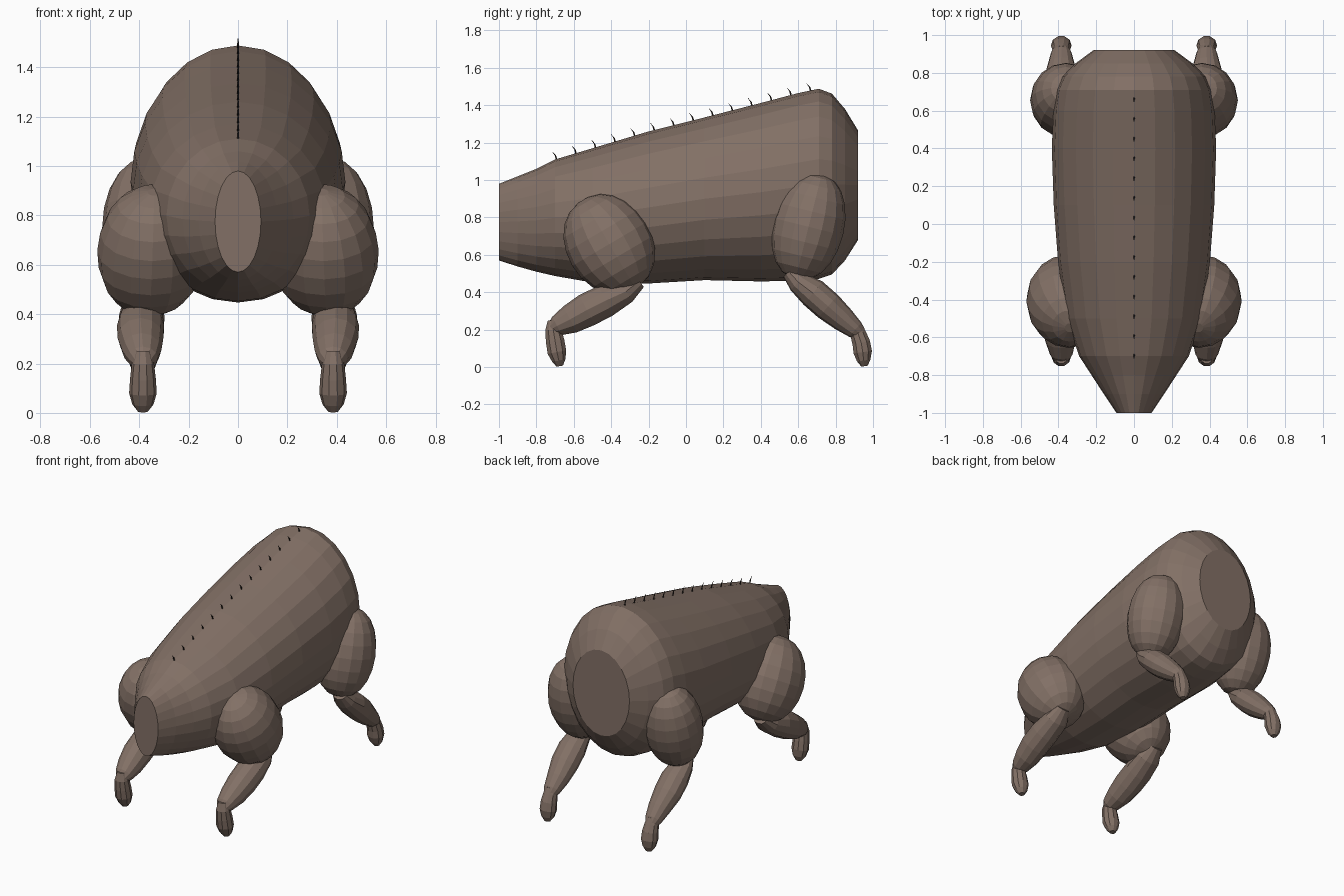
import bpy, bmesh, math
from mathutils import Vector


def material(name, rgb):
    m = bpy.data.materials.new(name)
    m.diffuse_color = (*rgb, 1)
    return m


HIDE = material("brown hide", (0.225, 0.163, 0.132))
DARK = material("dark bristle", (0.03, 0.022, 0.018))


def loft(name, rings, sides, mat):
    """Skin rings of (centre, half-axis u, half-axis v) and cap both ends."""
    bm = bmesh.new()
    loops = []
    for c, u, v in rings:
        loops.append([bm.verts.new(Vector(c) + Vector(u) * math.cos(a) + Vector(v) * math.sin(a))
                      for a in (2 * math.pi * i / sides for i in range(sides))])
    for a, b in zip(loops, loops[1:]):
        for i in range(sides):
            j = (i + 1) % sides
            bm.faces.new((a[i], a[j], b[j], b[i]))
    bm.faces.new(loops[0][::-1])
    bm.faces.new(loops[-1])
    bmesh.ops.recalc_face_normals(bm, faces=bm.faces)
    me = bpy.data.meshes.new(name)
    bm.to_mesh(me)
    bm.free()
    me.materials.append(mat)
    ob = bpy.data.objects.new(name, me)
    bpy.context.collection.objects.link(ob)
    return ob


def limb(name, side, pts, sides=12):
    """Loft along points (x, y, z, radius across x, radius in the yz plane)."""
    rings = []
    for i, (x, y, z, rx, rp) in enumerate(pts):
        a, b = pts[max(i - 1, 0)], pts[min(i + 1, len(pts) - 1)]
        d = Vector((0, b[1] - a[1], b[2] - a[2])).normalized()
        rings.append(((side * x, y, z), (rx, 0, 0), (0, -d.z * rp, d.y * rp)))
    return loft(name, rings, sides, HIDE)


def egg(p0, p1, rx, rp, n=10, power=0.9):
    """Points of an egg-shaped thigh from p0 to p1."""
    out = []
    for i in range(n + 1):
        t = math.pi * (0.03 + 0.94 * i / n)
        k = (1 - math.cos(t)) / 2
        s = math.sin(t) ** power
        out.append((*(Vector(p0).lerp(Vector(p1), k)), rx * s, rp * s))
    return out


# Barrel body: y, top, bottom, half width
BODY = [(-1.0, 0.98, 0.57, 0.093), (-0.9, 1.02, 0.538, 0.16), (-0.8, 1.06, 0.51, 0.225),
        (-0.7, 1.11, 0.487, 0.29), (-0.5, 1.17, 0.452, 0.36), (-0.2, 1.26, 0.447, 0.402),
        (0.1, 1.335, 0.465, 0.425), (0.4, 1.412, 0.458, 0.435), (0.6, 1.465, 0.462, 0.427),
        (0.71, 1.488, 0.472, 0.41), (0.78, 1.462, 0.495, 0.38), (0.85, 1.38, 0.57, 0.31),
        (0.92, 1.265, 0.68, 0.215)]
loft("body", [((0, y, (t + b) / 2), (w, 0, 0), (0, 0, (t - b) / 2)) for y, t, b, w in BODY], 24, HIDE)

# Legs: thigh, shank and foot on each side
for s, tag in ((-1, "left"), (1, "right")):
    limb("front_thigh_" + tag, s, egg((0.34, -0.55, 0.895), (0.36, -0.27, 0.42), 0.22, 0.23), 16)
    limb("front_shank_" + tag, s, [
        (0.39, -0.25, 0.46, 0.05, 0.04), (0.39, -0.32, 0.405, 0.085, 0.065),
        (0.395, -0.43, 0.355, 0.095, 0.088), (0.395, -0.53, 0.305, 0.093, 0.09),
        (0.39, -0.62, 0.255, 0.08, 0.078), (0.385, -0.69, 0.22, 0.06, 0.055),
        (0.385, -0.725, 0.2, 0.035, 0.03)])
    limb("front_foot_" + tag, s, [
        (0.385, -0.71, 0.25, 0.03, 0.03), (0.385, -0.71, 0.2, 0.045, 0.045),
        (0.385, -0.7, 0.14, 0.052, 0.052), (0.385, -0.69, 0.08, 0.056, 0.053),
        (0.385, -0.68, 0.035, 0.043, 0.038), (0.385, -0.675, 0.005, 0.02, 0.018)], 10)
    limb("hind_thigh_" + tag, s, egg((0.36, 0.585, 0.47), (0.36, 0.725, 1.03), 0.19, 0.19), 16)
    limb("hind_shank_" + tag, s, [
        (0.39, 0.55, 0.51, 0.05, 0.04), (0.39, 0.6, 0.455, 0.075, 0.06),
        (0.39, 0.68, 0.395, 0.092, 0.08), (0.39, 0.76, 0.325, 0.09, 0.08),
        (0.385, 0.84, 0.255, 0.073, 0.067), (0.385, 0.905, 0.2, 0.055, 0.05),
        (0.385, 0.94, 0.17, 0.035, 0.03)])
    limb("hind_foot_" + tag, s, [
        (0.385, 0.915, 0.225, 0.03, 0.03), (0.385, 0.92, 0.18, 0.045, 0.045),
        (0.385, 0.937, 0.13, 0.052, 0.05), (0.385, 0.945, 0.08, 0.055, 0.052),
        (0.385, 0.95, 0.035, 0.043, 0.038), (0.385, 0.955, 0.005, 0.02, 0.018)], 10)


def back_height(y):
    for (y0, t0, *_), (y1, t1, *_) in zip(BODY, BODY[1:]):
        if y0 <= y <= y1:
            return t0 + (t1 - t0) * (y - y0) / (y1 - y0)


# Row of curved bristles along the spine
for i in range(14):
    y = -0.69 + i * 0.1045
    z = back_height(y)
    r = [(0.0, -0.01, 0.005), (-0.008, 0.018, 0.004), (-0.024, 0.038, 0.001)]
    loft(f"bristle_{i + 1}", [((0, y + dy, z + dz), (w, 0, 0), (0, w, 0)) for dy, dz, w in r], 5, DARK)
